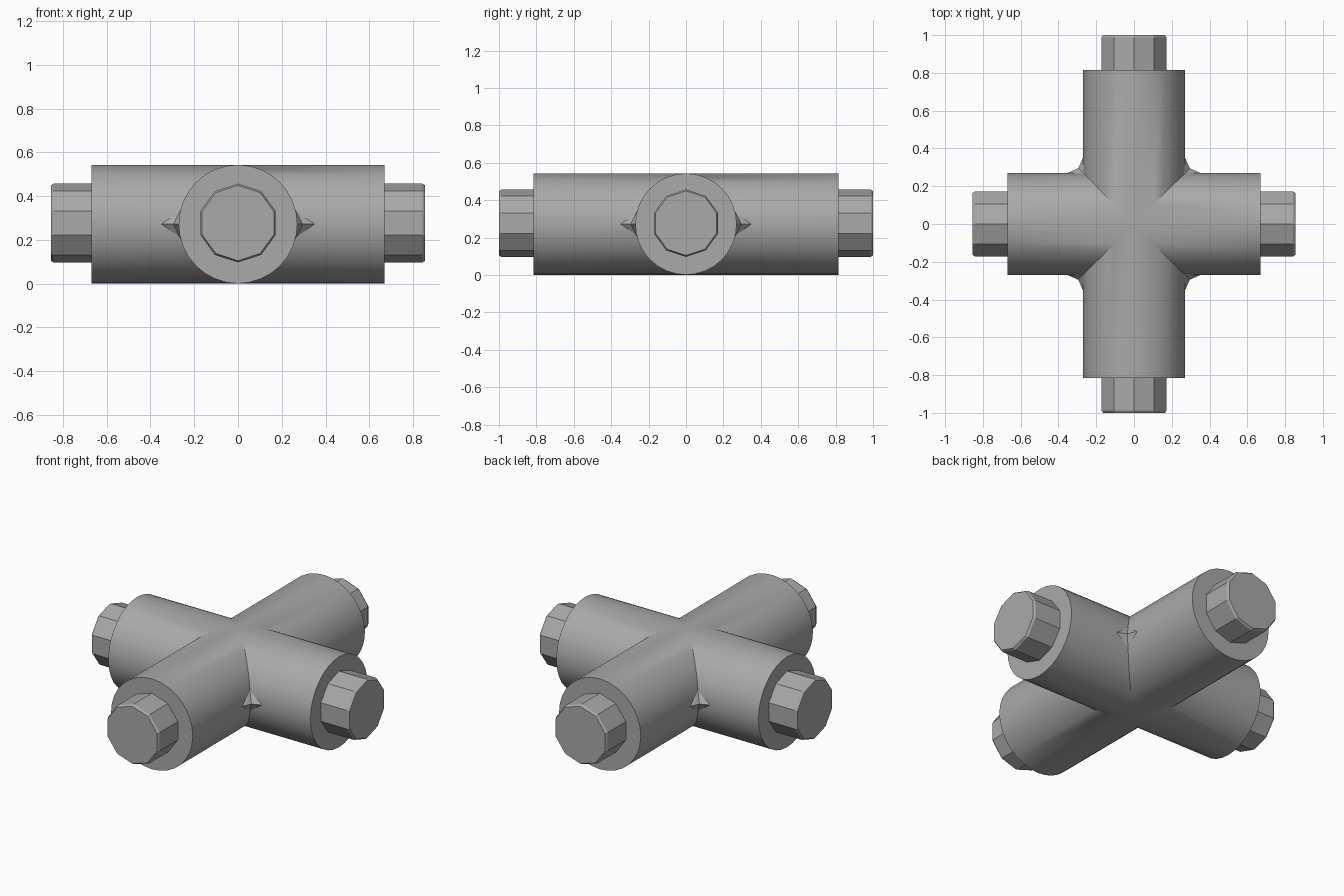
import bpy, bmesh
from math import sin, cos, pi, radians
from mathutils import Matrix, Vector

cube = bpy.data.objects.get("Cube")
if cube:
    bpy.data.objects.remove(cube)

R, MID = 0.271, 0.272            # tube radius and axis height
LENGTHS = (0.67, 0.815, 0.67, 0.815)   # arms towards +x, +y, -x, -y
STUB_R, STUB_OUT = 0.18, 0.185
SIDES, STUB_SIDES = 32, 10

grey = bpy.data.materials.new("plain grey")
grey.use_nodes = True
COLOUR = (0.4, 0.4, 0.4, 1)
grey.diffuse_color = COLOUR
grey.node_tree.nodes["Principled BSDF"].inputs["Base Color"].default_value = COLOUR


def finish(name, bm, angle):
    bmesh.ops.remove_doubles(bm, verts=bm.verts, dist=0.0005)
    bmesh.ops.recalc_face_normals(bm, faces=bm.faces)
    mesh = bpy.data.meshes.new(name)
    bm.to_mesh(mesh)
    bm.free()
    mesh.materials.append(grey)
    ob = bpy.data.objects.new(name, mesh)
    bpy.context.collection.objects.link(ob)
    bpy.ops.object.select_all(action='DESELECT')
    ob.select_set(True)
    bpy.context.view_layer.objects.active = ob
    bpy.ops.object.shade_smooth_by_angle(angle=radians(angle))
    return ob


def turn(quarter):
    return Matrix.Translation((0, 0, MID)) @ Matrix.Rotation(quarter * pi / 2, 4, 'Z')


def ring(bm, matrix, sides, radius, along, offset=0):
    """Ring of points around the arm axis; along maps sideways offset to distance."""
    verts = []
    for i in range(sides):
        a = 2 * pi * (i + offset) / sides
        y, z = radius * cos(a), radius * sin(a)
        verts.append(bm.verts.new(matrix @ Vector((along(y), y, z))))
    return verts


def bridge(bm, first, second):
    n = len(first)
    for i in range(n):
        j = (i + 1) % n
        bm.faces.new((first[i], first[j], second[j], second[i]))


# Four tubes mitred together into one cross
bm = bmesh.new()
for quarter, length in enumerate(LENGTHS):
    m = turn(quarter)
    inner = ring(bm, m, SIDES, R, abs)
    outer = ring(bm, m, SIDES, R, lambda y: length)
    bridge(bm, inner, outer)
    bm.faces.new(outer)
finish("cross_tube", bm, 30)

# Faceted end stubs with a slightly eased rim
for quarter, (side, length) in enumerate(zip(("left", "back", "right", "front"), LENGTHS)):
    bm = bmesh.new()
    m = turn(quarter) @ Matrix.Translation((0, 0, 0.005))
    tip = length + STUB_OUT
    rings = [ring(bm, m, STUB_SIDES, r, lambda y, x=x: x, 0.5)
             for r, x in ((STUB_R, length - 0.02), (STUB_R, tip - 0.012),
                          (STUB_R - 0.008, tip))]
    for first, second in zip(rings, rings[1:]):
        bridge(bm, first, second)
    bm.faces.new(rings[0])
    bm.faces.new(rings[-1])
    finish(side + "_stub", bm, 20)

# Small hollowed fillets in the four inside corners
bm = bmesh.new()
for quarter in range(4):
    m = turn(quarter)
    rim = [bm.verts.new(m @ Vector((x, y, 0)))
           for x, y in ((0.2, 0.2), (0.37, 0.262), (0.295, 0.295), (0.262, 0.37))]
    for z in (-0.17, 0.17):
        apex = bm.verts.new(m @ Vector((0.21, 0.21, z)))
        for i in range(4):
            bm.faces.new((rim[i], rim[(i + 1) % 4], apex))
finish("corner_fillets", bm, 25)
